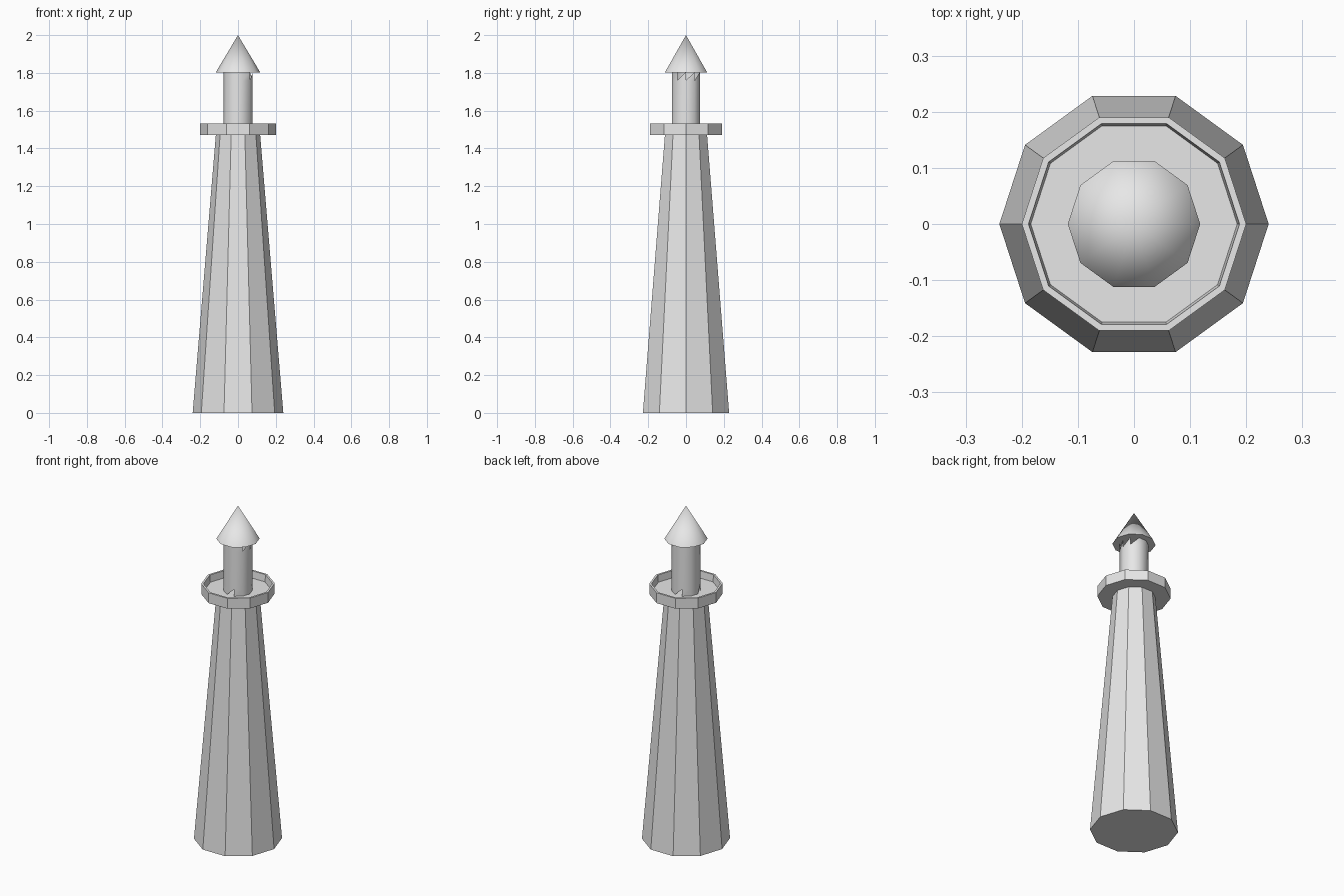
import bpy, bmesh, math

old = bpy.data.objects.get("Cube")
if old:
    bpy.data.objects.remove(old, do_unlink=True)

SIDES = 10
stone = bpy.data.materials.new("light grey stone")
stone.use_nodes = True
GREY = (0.8, 0.8, 0.8, 1)
stone.diffuse_color = GREY
stone.node_tree.nodes["Principled BSDF"].inputs["Base Color"].default_value = GREY


def finish(name, bm, angle):
    bmesh.ops.recalc_face_normals(bm, faces=bm.faces)
    mesh = bpy.data.meshes.new(name)
    bm.to_mesh(mesh)
    bm.free()
    mesh.materials.append(stone)
    obj = bpy.data.objects.new(name, mesh)
    bpy.context.collection.objects.link(obj)
    bpy.ops.object.select_all(action='DESELECT')
    obj.select_set(True)
    bpy.context.view_layer.objects.active = obj
    bpy.ops.object.shade_smooth_by_angle(angle=math.radians(angle))
    return obj


def ring(bm, radius, z):
    turn = 2 * math.pi / SIDES
    return [bm.verts.new((radius * math.cos(i * turn), radius * math.sin(i * turn), z))
            for i in range(SIDES)]


def lathe(name, profile, angle):
    """Ten-sided solid from (radius, height) points; ends are capped."""
    bm = bmesh.new()
    rings = [ring(bm, r, z) for r, z in profile]
    for low, high in zip(rings, rings[1:]):
        for i in range(SIDES):
            j = (i + 1) % SIDES
            bm.faces.new((low[i], low[j], high[j], high[i]))
    bm.faces.new(rings[0][::-1])
    bm.faces.new(rings[-1])
    bmesh.ops.remove_doubles(bm, verts=bm.verts, dist=0.0005)
    return finish(name, bm, angle)


# Tapering tower
lathe("tower", [(0.24, 0), (0.117, 1.475)], 30)

# Gallery: a shallow tray with a thin raised rim
lathe("gallery", [(0.2, 1.47), (0.2, 1.532), (0.188, 1.532), (0.184, 1.49)], 30)

# Lantern room: thin wall with small triangular gaps at its top and bottom
bm = bmesh.new()
levels = [ring(bm, 0.078, z) for z in (1.485, 1.53, 1.76, 1.805)]
TOP_GAPS = (0, 1, 9)
BOTTOM_GAPS = (2, 5, 7)
for row, (low, high) in enumerate(zip(levels, levels[1:])):
    for i in range(SIDES):
        j = (i + 1) % SIDES
        if row == 2 and i in TOP_GAPS:
            bm.faces.new((low[i], low[j], high[j]))
        elif row == 0 and i in BOTTOM_GAPS:
            bm.faces.new((low[i], high[j], high[i]))
        else:
            bm.faces.new((low[i], low[j], high[j], high[i]))
finish("lantern_room", bm, 40)

# Pointed roof with a flat underside
lathe("roof", [(0.118, 1.802), (0.0001, 2)], 40)
